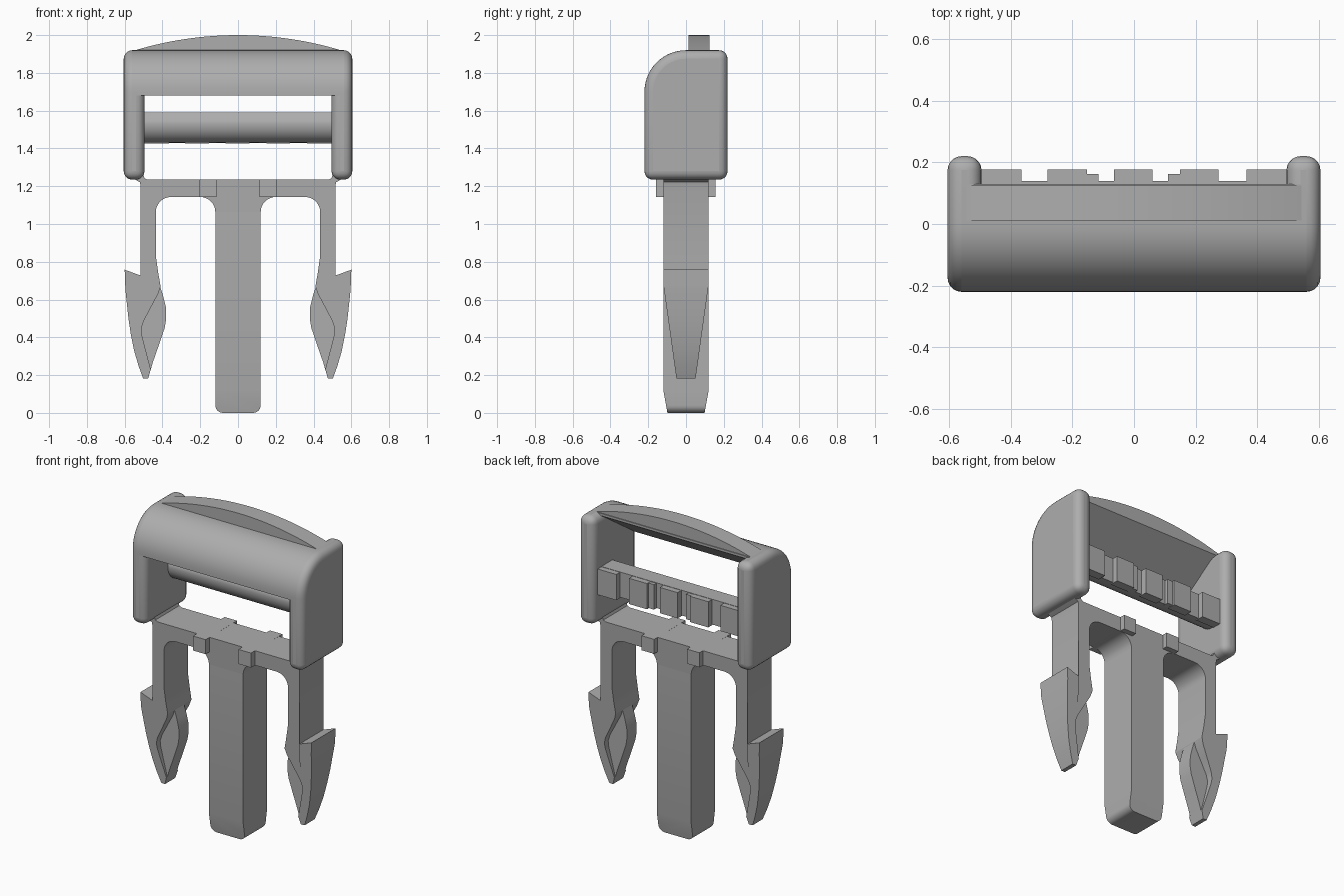
import bpy, bmesh, math
from mathutils import Vector

if "Cube" in bpy.data.objects:
    bpy.data.objects.remove(bpy.data.objects["Cube"], do_unlink=True)

grey = bpy.data.materials.new("plastic_grey")
grey.use_nodes = True
colour = (0.42, 0.42, 0.42, 1)
grey.diffuse_color = colour
grey.node_tree.nodes["Principled BSDF"].inputs["Base Color"].default_value = colour


def arc(cx, cz, r, a0, a1, n=8):
    """Points on a circular arc, angles in degrees."""
    return [(cx + r * math.cos(math.radians(a0 + (a1 - a0) * i / n)),
             cz + r * math.sin(math.radians(a0 + (a1 - a0) * i / n))) for i in range(n + 1)]


def prism(name, pts, lo, hi, axis="y", cut=None, taper=None, bevel=0, smooth=30):
    """Extrude a profile along x or y; taper(z) scales the depth below height cut."""
    bm = bmesh.new()
    place = (lambda u, v, d: (u, d, v)) if axis == "y" else (lambda u, v, d: (d, u, v))
    a = [bm.verts.new(place(u, v, lo)) for u, v in pts]
    b = [bm.verts.new(place(u, v, hi)) for u, v in pts]
    n = len(pts)
    bm.faces.new(a)
    bm.faces.new(b[::-1])
    for i in range(n):
        bm.faces.new((a[i], b[i], b[(i + 1) % n], a[(i + 1) % n]))
    if cut is not None:
        bmesh.ops.bisect_plane(bm, geom=bm.verts[:] + bm.edges[:] + bm.faces[:],
                               plane_co=(0, 0, cut), plane_no=(0, 0, 1))
        for v in bm.verts:
            if v.co.z < cut:
                v.co.y *= taper(v.co.z)
    bmesh.ops.recalc_face_normals(bm, faces=bm.faces)
    me = bpy.data.meshes.new(name)
    bm.to_mesh(me)
    bm.free()
    me.materials.append(grey)
    ob = bpy.data.objects.new(name, me)
    bpy.context.collection.objects.link(ob)
    if bevel:
        m = ob.modifiers.new("rounding", "BEVEL")
        m.width, m.segments = bevel, 5
        m.limit_method, m.angle_limit = "ANGLE", math.radians(40)
    bpy.ops.object.select_all(action="DESELECT")
    ob.select_set(True)
    bpy.context.view_layer.objects.active = ob
    bpy.ops.object.shade_smooth_by_angle(angle=math.radians(smooth))
    return ob


def box(name, x0, x1, y0, y1, z0, z1):
    return prism(name, [(x0, z0), (x1, z0), (x1, z1), (x0, z1)], y0, y1)


# Side cheeks with a big rounded front top corner
cheek = [(0.22, 1.235), (0.22, 1.92)] + arc(0.0, 1.70, 0.22, 90, 180, 14) + [(-0.22, 1.235)]
for side, s in (("left", 1), ("right", -1)):
    x0, x1 = sorted((s * 0.495, s * 0.605))
    prism(side + "_cheek", cheek, x0, x1, "x", bevel=0.045)

# Curved front cover with a sloping underside
cover = [(0.13, 1.905), (0.13, 1.92)] + arc(0.0, 1.70, 0.22, 90, 180, 14) + [(-0.22, 1.68), (-0.20, 1.68)]
prism("front_cover", cover, -0.555, 0.555, "x")

# Arched crest on top
half, rise = 0.56, 0.085
rad = (half ** 2 + rise ** 2) / (2 * rise)
ang = math.degrees(math.asin(half / rad))
crest = arc(0, 2.0 - rad, rad, 90 - ang, 90 + ang, 28)
prism("top_crest", [(half, 1.91)] + crest + [(-half, 1.91)], 0.012, 0.125)

# Strap bar with rounded front, and gripping teeth on the back
bar = [(0.14, 1.43), (0.14, 1.59), (0.03, 1.59)] + arc(0.105, 1.53, 0.10, 170, 265, 10)
prism("strap_bar", bar, -0.51, 0.51, "x")
for i, (x0, x1) in enumerate([(-0.51, -0.365), (-0.28, -0.153), (-0.065, 0.06),
                              (0.15, 0.275), (0.365, 0.51)]):
    box(f"bar_tooth_{i + 1}", x0, x1, 0.12, 0.177, 1.425, 1.588)
for i, (x0, x1) in enumerate([(-0.16, -0.115), (0.11, 0.155)]):
    box(f"bar_step_{i + 1}", x0, x1, 0.12, 0.163, 1.428, 1.586)

# Fork: cross piece, two spring arms and tapered barbs
outer = [(0.60, 0.758), (0.596, 0.65), (0.58, 0.50), (0.568, 0.42), (0.55, 0.33),
         (0.527, 0.25), (0.502, 0.182)]
half_fork = ([(0.48, 1.235), (0.495, 1.243), (0.505, 1.27), (0.56, 1.27), (0.545, 1.235),
              (0.52, 1.222), (0.515, 1.20), (0.515, 0.727)] + outer +
             [(0.476, 0.182), (0.462, 0.23), (0.488, 0.33), (0.508, 0.41), (0.512, 0.445),
              (0.50, 0.485), (0.455, 0.57), (0.423, 0.63), (0.41, 0.67), (0.422, 0.74),
              (0.435, 0.83)] +
             arc(0.355, 1.063, 0.08, 0, 90) + arc(0.20, 1.063, 0.08, 90, 180) )
fork = half_fork + [(-x, z) for x, z in reversed(half_fork)]
prism("fork", fork, -0.12, 0.12, cut=0.68,
      taper=lambda z: 1 - 0.58 * (0.68 - z) / 0.50, smooth=25)

# Thin webs filling the inner pockets of the barbs
web = outer[1:] + [(0.476, 0.182), (0.45, 0.27), (0.415, 0.37), (0.388, 0.45), (0.38, 0.50),
                   (0.382, 0.56), (0.395, 0.615), (0.411, 0.665), (0.424, 0.72), (0.50, 0.72)]
web = [(x - 0.006, z) if x > 0.54 else (x, z) for x, z in web]
for side, s in (("left", 1), ("right", -1)):
    prism(side + "_barb_web", [(s * x, z) for x, z in web], -0.048, 0.048)

# Central guide tongue with a tapered end
tongue = ([(-0.12, 1.235), (-0.12, 0.04)] + arc(-0.08, 0.04, 0.04, 180, 270, 6) +
          arc(0.08, 0.04, 0.04, 270, 360, 6) + [(0.12, 1.063)] + [(-0.12, 1.063)])
prism("centre_tongue", tongue[1:], -0.12, 0.12, cut=0.12,
      taper=lambda z: 1 - 0.18 * (0.12 - z) / 0.12)

# Locating nubs through the cross piece
for side, s in (("left", 1), ("right", -1)):
    x0, x1 = sorted((s * 0.115, s * 0.203))
    box(side + "_nub", x0, x1, -0.16, 0.155, 1.143, 1.2352)
